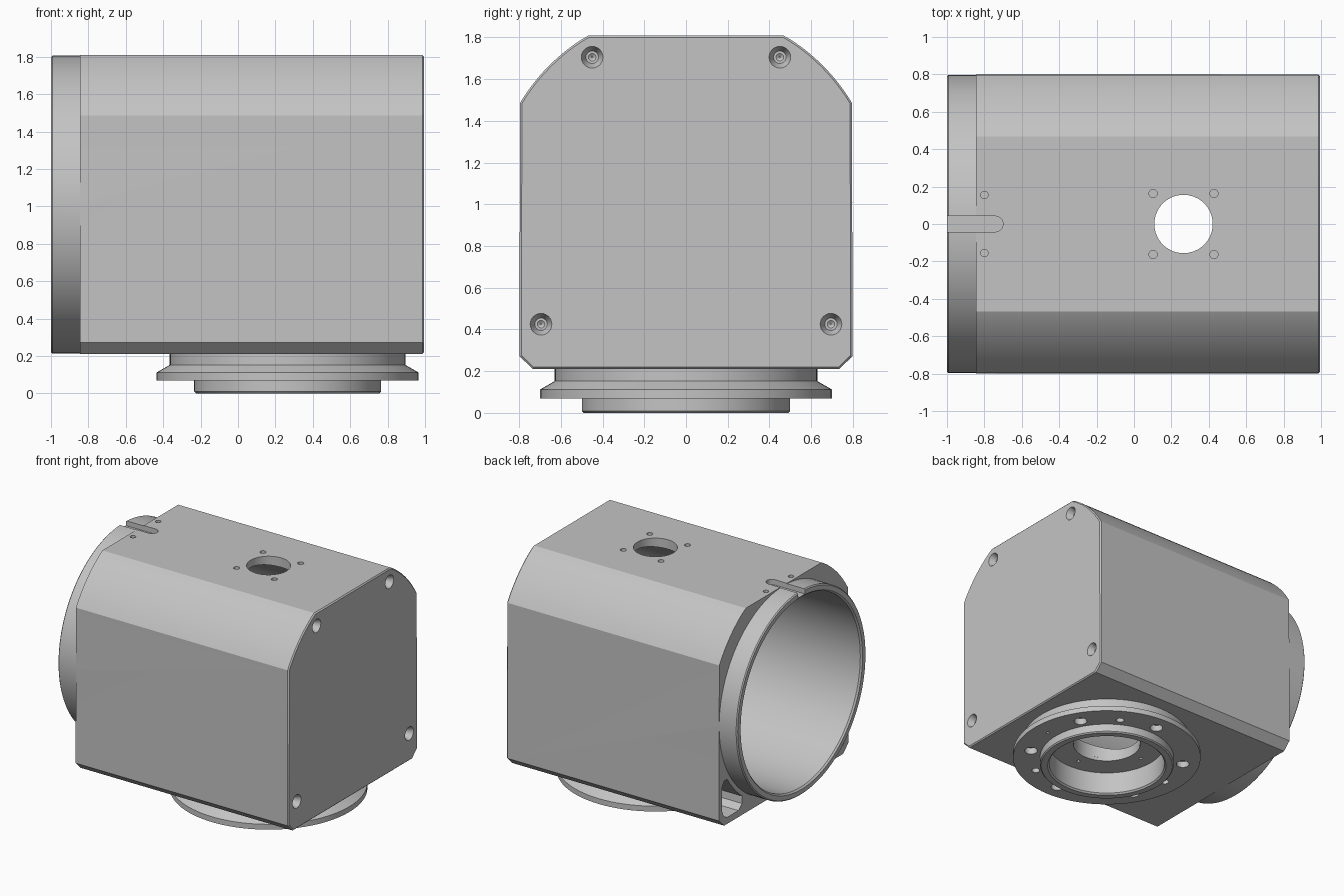
import bpy, bmesh
from math import cos, sin, pi, radians, atan2
from mathutils import Matrix, Vector

if "Cube" in bpy.data.objects:
    bpy.data.objects.remove(bpy.data.objects["Cube"])

metal = bpy.data.materials.new("light_grey_metal")
metal.use_nodes = True
GREY = (0.55, 0.55, 0.55, 1)
metal.diffuse_color = GREY
metal.node_tree.nodes["Principled BSDF"].inputs["Base Color"].default_value = GREY

AXIS_Z = 1.01            # height of the main bore axis
FLANGE_X = 0.265         # position of the vertical flange axis
TOP, BOTTOM, HALF = 1.809, 0.211, 0.7985
RING_X = -0.845          # housing face behind the round collar
ALONG_X = Matrix.Rotation(pi / 2, 4, 'Y')


def finish(name, bm):
    bmesh.ops.recalc_face_normals(bm, faces=bm.faces)
    mesh = bpy.data.meshes.new(name)
    bm.to_mesh(mesh)
    bm.free()
    mesh.materials.append(metal)
    obj = bpy.data.objects.new(name, mesh)
    bpy.context.scene.collection.objects.link(obj)
    return obj


def lathe(name, profile, place, segs=32, closed=False):
    """Spin (radius, height) points round local z; closed makes a tube."""
    bm = bmesh.new()
    rings = [[bm.verts.new(place @ Vector((r * cos(2 * pi * i / segs), r * sin(2 * pi * i / segs), h)))
              for i in range(segs)] for r, h in profile]
    pairs = list(zip(rings, rings[1:]))
    if closed:
        pairs.append((rings[-1], rings[0]))
    else:
        bm.faces.new(rings[0])
        bm.faces.new(rings[-1])
    for a, b in pairs:
        for i in range(segs):
            j = (i + 1) % segs
            bm.faces.new((a[i], a[j], b[j], b[i]))
    return finish(name, bm)


def prism(name, points, offset, depth, chamfer=0):
    """Extrude a polygon by the depth vector, optionally chamfering the far end."""
    bm = bmesh.new()
    face = bm.faces.new([bm.verts.new(Vector(p) + Vector(offset)) for p in points])
    new = bmesh.ops.extrude_face_region(bm, geom=[face])["geom"]
    bmesh.ops.translate(bm, vec=depth, verts=[g for g in new if isinstance(g, bmesh.types.BMVert)])
    if chamfer:
        far = [g for g in new if isinstance(g, bmesh.types.BMEdge)]
        bmesh.ops.bevel(bm, geom=far, offset=chamfer, segments=1, affect='EDGES')
    return finish(name, bm)


def combine(target, other, operation='DIFFERENCE'):
    other.hide_render = True
    mod = target.modifiers.new("cut", 'BOOLEAN')
    mod.operation, mod.solver, mod.object = operation, 'EXACT', other
    bpy.context.view_layer.objects.active = target
    bpy.ops.object.modifier_apply(modifier=mod.name)
    bpy.data.objects.remove(other)


def drill(target, x, y, z, r, depth):
    """Vertical round hole from z upwards (or downwards when depth is negative)."""
    start = -0.02 if depth > 0 else 0.02
    combine(target, lathe("cutter", [(r, start), (r, depth)], Matrix.Translation((x, y, z)), 24))


def on_axis(x, y=0, z=AXIS_Z):
    return Matrix.Translation((x, y, z)) @ ALONG_X


# Housing: flat sides, rounded upper shoulders, chamfered lower corners
a0, a1 = atan2(0.478, HALF), atan2(TOP - AXIS_Z, 0.467)
half = [(0.735, BOTTOM), (HALF, 0.272)]
half += [(min(HALF, 0.927 * cos(a0 + (a1 - a0) * i / 12)),
          min(TOP, AXIS_Z + 0.927 * sin(a0 + (a1 - a0) * i / 12))) for i in range(13)]
half[-1] = (half[-1][0], TOP)
outline = half + [(-y, z) for y, z in reversed(half)]
housing = prism("housing", [(0, y, z) for y, z in outline], (RING_X, 0, 0),
                (0.995 - RING_X, 0, 0), 0.009)

# Round collar at the open end
combine(housing, lathe("collar", [(0.789, 0), (0.797, 0.008), (0.797, 0.165)], on_axis(-1), 128), 'UNION')

# Main bore with a chamfered mouth
combine(housing, lathe("cutter", [(0.772, -0.02), (0.742, 0.012), (0.742, 1.92)], on_axis(-1), 128))

# Corner pockets beside the collar
arc = [radians(-33 - 19 * i / 6) for i in range(7)]
pocket = [(0.83 * cos(a), AXIS_Z + 0.83 * sin(a)) for a in arc]
pocket += [(0.515, 0.30), (0.56, 0.262), (0.70, 0.262), (0.74, 0.285), (0.76, 0.33), (0.76, 0.52), (0.735, 0.56)]
for side in (1, -1):
    combine(housing, prism("cutter", [(0, side * y, z) for y, z in pocket], (RING_X - 0.01, 0, 0), (0.5, 0, 0)))

# Countersunk screw holes in the closed end
for y, z in ((0.45, 1.705), (0.695, 0.425)):
    for side in (1, -1):
        combine(housing, lathe("cutter", [(0.055, 0.02), (0.052, 0), (0.03, -0.05), (0.018, -0.05), (0.004, -0.06)],
                               on_axis(0.995, side * y, z), 24))

# Key slot on top of the open end
slot = [(-1.05, -0.042), (-0.742, -0.042)]
slot += [(-0.742 + 0.042 * sin(pi * i / 12), -0.042 * cos(pi * i / 12)) for i in range(1, 12)]
slot += [(-0.742, 0.042), (-1.05, 0.042)]
combine(housing, prism("cutter", [(x, y, 0) for x, y in slot], (0, 0, 1.767), (0, 0, 0.1)))

# Top port, its bolt holes and the pin holes beside the slot
combine(housing, lathe("cutter", [(0.156, -0.2), (0.156, 0.05)],
                       Matrix.Translation((FLANGE_X, 0, TOP)), 64))
for side in (1, -1):
    drill(housing, -0.8, side * 0.155, TOP, 0.02, -0.035)
    for dx in (-0.163, 0.163):
        drill(housing, FLANGE_X + dx, side * 0.163, TOP, 0.022, -0.035)

# Opening through the housing floor
combine(housing, lathe("cutter", [(0.25, -0.05), (0.25, 0.25)],
                       Matrix.Translation((FLANGE_X, 0, BOTTOM)), 64))

# Stepped mounting flange with a spigot and a recessed centre
flange_profile = [(0.25, 0.216), (0.25, 0.185), (0.43, 0.185), (0.43, 0.012), (0.442, 0), (0.49, 0),
                  (0.499, 0.009), (0.499, 0.07), (0.70, 0.07), (0.70, 0.112), (0.63, 0.152), (0.63, 0.216)]
flange = lathe("mounting_flange", flange_profile, Matrix.Translation((FLANGE_X, 0, 0)), 96, True)

# Flange bolt, pin and ledge holes
holes = [(30 + 60 * k, 0.575, 0.07, 0.048, 0.05) for k in range(6)]
holes += [(60 + 120 * k, 0.565, 0.07, 0.03, 0.05) for k in range(3)]
holes += [(0, 0.575, 0.07, 0.011, 0.03)]
holes += [(90 * k, 0.33, 0.185, 0.013, 0.02) for k in range(4)]
for deg, dist, z, r, depth in holes:
    a = radians(deg)
    drill(flange, FLANGE_X + dist * cos(a), dist * sin(a), z, r, depth)

# Smooth round surfaces, crisp machined edges
for obj in (housing, flange):
    bpy.ops.object.select_all(action='DESELECT')
    obj.select_set(True)
    bpy.context.view_layer.objects.active = obj
    bpy.ops.object.shade_smooth_by_angle(angle=radians(25))
